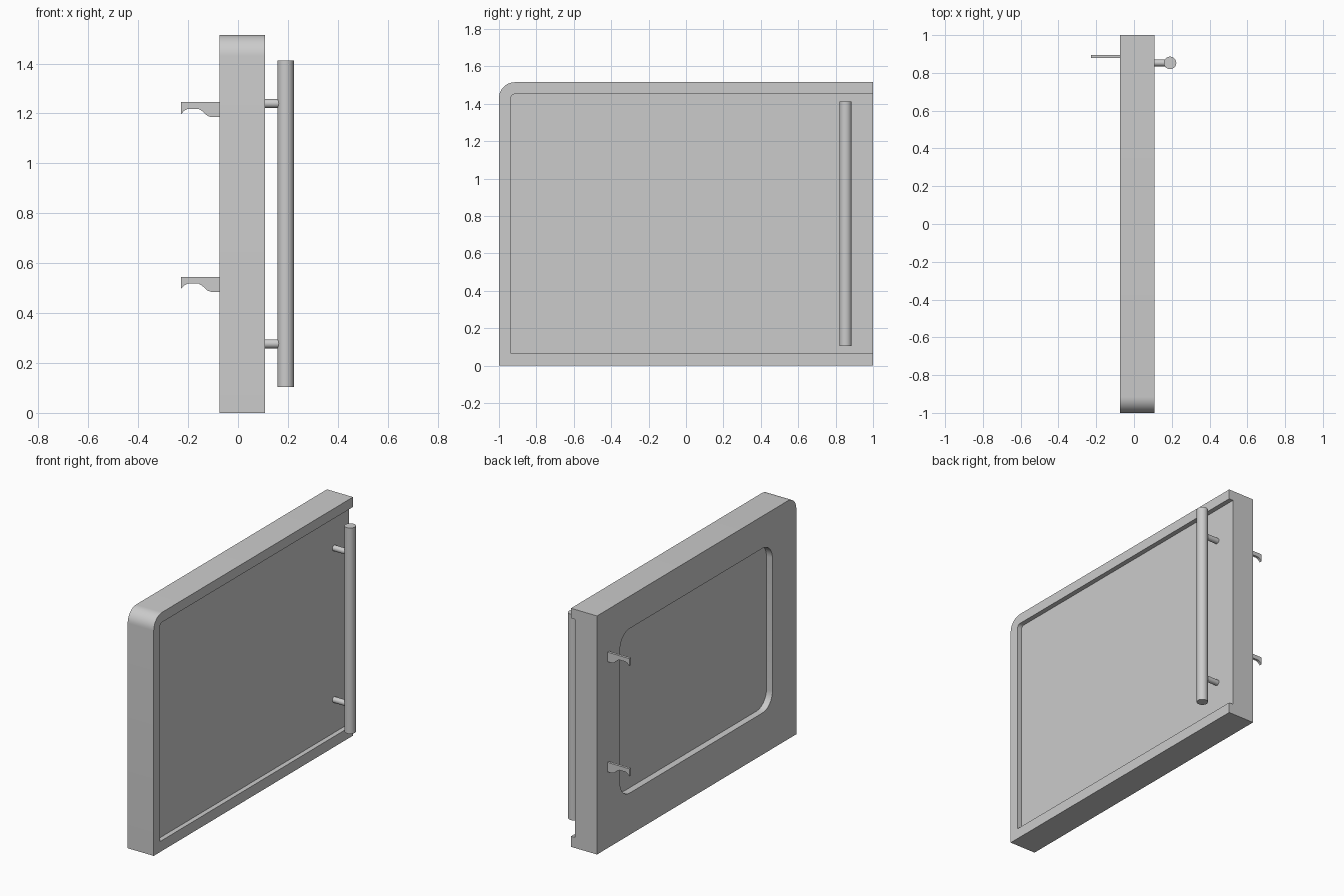
import bpy, bmesh, math
from mathutils import Vector

if "Cube" in bpy.data.objects:
    bpy.data.objects.remove(bpy.data.objects["Cube"])


def prism(name, pts, offset):
    """Extrude a planar outline along an offset vector."""
    bm = bmesh.new()
    face = bm.faces.new([bm.verts.new(p) for p in pts])
    ext = bmesh.ops.extrude_face_region(bm, geom=[face])
    moved = [g for g in ext["geom"] if isinstance(g, bmesh.types.BMVert)]
    bmesh.ops.translate(bm, verts=moved, vec=Vector(offset))
    bmesh.ops.recalc_face_normals(bm, faces=bm.faces)
    me = bpy.data.meshes.new(name)
    bm.to_mesh(me)
    bm.free()
    ob = bpy.data.objects.new(name, me)
    bpy.context.collection.objects.link(ob)
    return ob


def panel(name, x0, x1, y0, y1, z0, z1, radii, steps=10):
    """Slab facing x; radii run low-y bottom, high-y bottom, high-y top, low-y top."""
    pts = []
    for i, (y, z, sy, sz) in enumerate([(y0, z0, 1, 1), (y1, z0, -1, 1),
                                        (y1, z1, -1, -1), (y0, z1, 1, -1)]):
        r = radii[i]
        if r == 0:
            pts.append((x0, y, z))
            continue
        for k in range(steps + 1):
            a = math.pi + (i + k / steps) * math.pi / 2
            pts.append((x0, y + sy * r + r * math.cos(a), z + sz * r + r * math.sin(a)))
    return prism(name, pts, (x1 - x0, 0, 0))


def cut(ob, cutter):
    mod = ob.modifiers.new("cut", 'BOOLEAN')
    mod.operation, mod.solver, mod.object = 'DIFFERENCE', 'EXACT', cutter
    bpy.context.view_layer.objects.active = ob
    bpy.ops.object.modifier_apply(modifier=mod.name)
    bpy.data.objects.remove(cutter)


def smooth(ob):
    bpy.ops.object.select_all(action='DESELECT')
    ob.select_set(True)
    bpy.context.view_layer.objects.active = ob
    bpy.ops.object.shade_smooth_by_angle(angle=math.radians(30))


def rod(name, loc, r, length, rot=(0, 0, 0), sides=32):
    bpy.ops.mesh.primitive_cylinder_add(vertices=sides, radius=r, depth=length,
                                        location=loc, rotation=rot)
    ob = bpy.context.object
    ob.name = name
    smooth(ob)


# Door slab with one rounded top corner
door = panel("door", -0.075, 0.108, -1, 1, 0, 1.515, (0, 0, 0, 0.085))
# Outer face recess, open at the handle end
cut(door, panel("outer_cutter", 0.078, 0.2, -0.938, 1.1, 0.067, 1.452, (0, 0, 0, 0.025)))
# Inner window recess
cut(door, panel("inner_cutter", -0.2, -0.033, -0.76, 0.77, 0.265, 1.31, (0.1,) * 4))
smooth(door)

# Handle bar and its two posts
rod("handle_bar", (0.191, 0.853, 0.758), 0.033, 1.307)
for i, z in enumerate((0.277, 1.24)):
    rod(f"handle_post_{i + 1}", (0.13, 0.853, z), 0.018, 0.11, (0, math.pi / 2, 0), 24)

# Latch hooks on the inner face
hook = [(-0.07, 1.245), (-0.228, 1.245), (-0.228, 1.197), (-0.216, 1.211), (-0.202, 1.218),
        (-0.158, 1.218), (-0.144, 1.210), (-0.122, 1.190), (-0.107, 1.185), (-0.07, 1.185)]
for i, dz in enumerate((-0.7, 0)):
    smooth(prism(f"latch_hook_{i + 1}", [(x, 0.879, z + dz) for x, z in hook], (0, 0.016, 0)))
